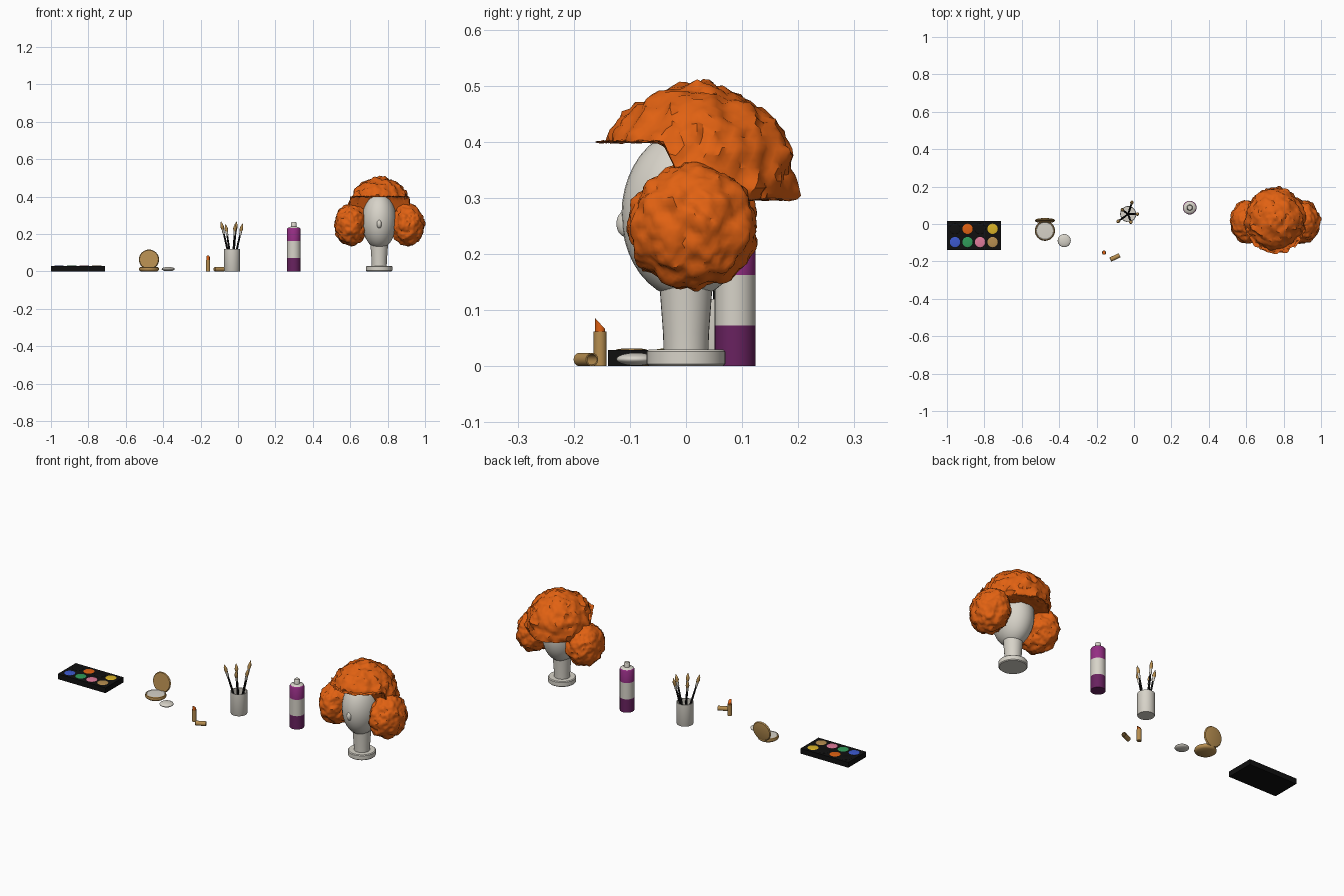
import bpy, bmesh, math
from mathutils import Vector, Euler, noise

cube = bpy.data.objects.get("Cube")
if cube:
    bpy.data.objects.remove(cube, do_unlink=True)


def material(name, rgb):
    m = bpy.data.materials.new(name)
    m.use_nodes = True
    m.diffuse_color = (*rgb, 1)
    m.node_tree.nodes["Principled BSDF"].inputs["Base Color"].default_value = (*rgb, 1)
    return m


ORANGE = material("orange", (.75, .12, .006))
WHITE = material("off_white", (.68, .65, .58))
GOLD = material("gold", (.47, .27, .08))
BLACK = material("black", (.005, .005, .005))
PURPLE = material("purple", (.3, .027, .23))
PLUM = material("dark_purple", (.14, .016, .115))
BLUE = material("blue", (.045, .1, .62))
GREEN = material("green", (.03, .33, .1))
PINK = material("pink", (.75, .2, .33))
YELLOW = material("yellow", (.7, .45, .02))


def finish(name, bm, mats, loc=(0, 0, 0), rot=None, smooth=True):
    bmesh.ops.recalc_face_normals(bm, faces=bm.faces)
    mesh = bpy.data.meshes.new(name)
    bm.to_mesh(mesh)
    bm.free()
    for m in mats:
        mesh.materials.append(m)
    ob = bpy.data.objects.new(name, mesh)
    bpy.context.collection.objects.link(ob)
    ob.location = loc
    if rot is not None:
        ob.rotation_euler = rot
    if smooth:
        bpy.ops.object.select_all(action="DESELECT")
        ob.select_set(True)
        bpy.context.view_layer.objects.active = ob
        bpy.ops.object.shade_smooth_by_angle(angle=math.radians(40))
    return ob


def lathe(name, profile, mats, loc, rot=None, bands=None, segs=32):
    """Revolve (radius, height) points; bands holds a material index per segment."""
    bm = bmesh.new()
    rings = [[bm.verts.new((r * math.cos(a), r * math.sin(a), z))
              for a in (math.tau * i / segs for i in range(segs))] for r, z in profile]
    for k, (low, high) in enumerate(zip(rings, rings[1:])):
        for i in range(segs):
            j = (i + 1) % segs
            f = bm.faces.new((low[i], low[j], high[j], high[i]))
            f.material_index = bands[k] if bands else 0
    bmesh.ops.remove_doubles(bm, verts=bm.verts, dist=1e-5)
    return finish(name, bm, mats, loc, rot)


def ellipsoid(name, radii, mat, loc):
    bm = bmesh.new()
    bmesh.ops.create_uvsphere(bm, u_segments=32, v_segments=20, radius=1)
    bmesh.ops.scale(bm, vec=radii, verts=bm.verts)
    return finish(name, bm, [mat], loc)


def curly(name, center, radii, seed, floor=None, amount=.011):
    """Lumpy ball of hair, optionally flattened underneath by floor(y)."""
    bm = bmesh.new()
    bmesh.ops.create_icosphere(bm, subdivisions=5, radius=1)
    c, offset = Vector(center), Vector((seed, seed * 2, seed * 3))
    for v in bm.verts:
        n = v.co.normalized()
        p = Vector([a * b for a, b in zip(n, radii)])
        q = p + offset
        lump = noise.noise(q * 24) + .6 * noise.noise(q * 55) + .25 * noise.noise(q * 110)
        v.co = c + p + n * lump * amount
        if floor:
            base = floor(v.co.y) + .005 * noise.noise(q * 45)
            v.co.z = max(v.co.z, base)
    return finish(name, bm, [ORANGE])


# Eyeshadow palette: tray with two rows of four pans
bm = bmesh.new()
bmesh.ops.create_cube(bm, size=1)
bmesh.ops.scale(bm, vec=(.29, .155, .029), verts=bm.verts)
finish("palette_tray", bm, [BLACK], (-.855, -.0615, .0145), smooth=False)
rows = ((-.097, (BLUE, GREEN, PINK, GOLD)), (-.026, (BLACK, ORANGE, BLACK, YELLOW)))
for y, shades in rows:
    for i, shade in enumerate(shades):
        ellipsoid("palette_pan", (.028, .028, .003), shade, (-.957 + .067 * i, y, .029))

# Powder compact with raised lid, and puff
lathe("compact_base", [(0, 0), (.044, 0), (.052, .006), (.054, .012), (.051, .021),
                       (.047, .023), (.045, .021), (0, .023)], [GOLD, WHITE],
      (-.476, -.036, 0), bands=(0, 0, 0, 0, 0, 1, 1))
lathe("compact_lid", [(0, 0), (.05, 0), (.054, .005), (.05, .011), (.035, .014), (0, .015)],
      [GOLD], (-.476, .013, .064), Euler((math.radians(-98), 0, 0)))
ellipsoid("powder_puff", (.035, .035, .0115), WHITE, (-.373, -.089, .0125))

# Lipstick tube, slanted bullet and loose cap
stick = (-.16, -.153, 0)
lathe("lipstick_tube", [(0, 0), (.0115, 0), (.0115, .062), (0, .062)], [GOLD], stick, segs=24)
bullet = lathe("lipstick_bullet", [(0, .06), (.009, .06), (.009, .076), (0, .076)],
               [ORANGE], stick, segs=24)
for v in bullet.data.vertices:
    if v.co.z > .07:
        v.co.z -= v.co.y * 1.1
direction = Vector((math.cos(math.radians(25)), math.sin(math.radians(25)), 0))
lathe("lipstick_cap", [(0, 0), (.009, 0), (.012, .003), (.012, .055), (.0095, .055),
                       (.0095, .01), (0, .01)], [GOLD],
      Vector((-.102, -.179, .012)) - direction * .0275,
      direction.to_track_quat("Z", "Y").to_euler(), segs=24)

# Brush cup and five fanned brushes
cup = Vector((-.031, .053, 0))
lathe("brush_cup", [(0, 0), (.041, 0), (.043, .004), (.043, .12), (.039, .12),
                    (.039, .008), (0, .008)], [WHITE], cup)
brush = [(0, 0), (.004, 0), (.0055, .1), (.0045, .2), (.0065, .205), (.0065, .226),
         (.0095, .238), (.007, .252), (0, .272)]
for i, (reach, height) in enumerate(((.056, .258), (.074, .27), (.044, .255),
                                     (.075, .27), (.052, .258))):
    a = math.radians(72 * i)
    d = Vector((reach * math.cos(a), reach * math.sin(a), height - .008))
    scale = d.length / .272
    lathe("brush", [(r, z * scale) for r, z in brush], [BLACK, WHITE, GOLD],
          cup + Vector((0, 0, .008)), d.to_track_quat("Z", "Y").to_euler(),
          bands=(0, 0, 0, 1, 1, 2, 2, 2), segs=12)

# Spray can
lathe("spray_can", [(0, 0), (.0365, 0), (.0365, .073), (.0365, .163), (.0365, .226),
                    (.033, .232), (.022, .238), (.016, .239), (.015, .258), (.012, .263), (0, .263)],
      [PLUM, WHITE, PURPLE], (.298, .0875, 0), bands=(0, 0, 1, 2, 2, 1, 1, 1, 1, 1))

# Display head on a stand
HX = .755
lathe("head_stand", [(0, 0), (.066, 0), (.07, .004), (.07, .026), (.066, .03), (.04, .03),
                     (.041, .06), (.047, .14), (0, .16)], [WHITE], (HX, 0, 0))
head = ellipsoid("display_head", (.092, .115, .15), WHITE, (HX, 0, .27))
ellipsoid("nose", (.014, .018, .024), WHITE, (HX, -.106, .254))


# Curly wig: crown with a raised fringe, and two side puffs
def wig_floor(y):
    t = min(max((y + .04) / .045, 0), 1)
    return .4 - .103 * t


curly("wig_crown", (HX, .02, .33), (.163, .174, .172), 3, wig_floor, .014)
for side, label in ((1, "left"), (-1, "right")):
    curly("wig_puff_" + label, (HX + side * .152, .011, .248), (.087, .113, .11), 7 + side)
